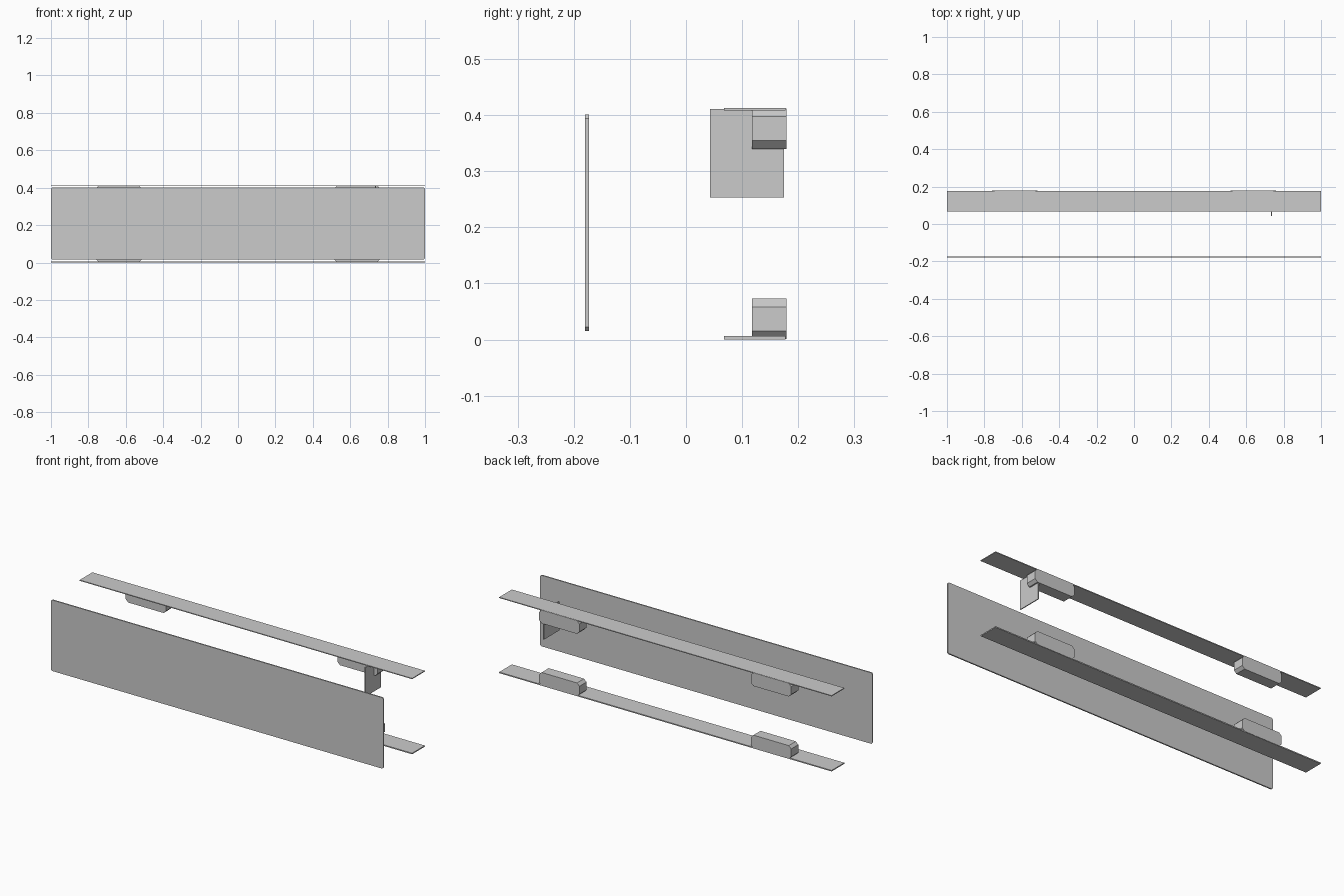
import bpy, bmesh

if "Cube" in bpy.data.objects:
    bpy.data.objects.remove(bpy.data.objects["Cube"])


def plate(name, lo, hi):
    """Box spanning two corners."""
    bpy.ops.mesh.primitive_cube_add(size=1, location=[(a + b) / 2 for a, b in zip(lo, hi)])
    ob = bpy.context.object
    ob.name = name
    ob.scale = [b - a for a, b in zip(lo, hi)]
    bpy.ops.object.transform_apply(location=False, rotation=False, scale=True)
    return ob


def cut_corner_plate(name, lo, hi, c):
    """Front-facing profile with four cut corners, extruded along y."""
    (x0, y0, z0), (x1, y1, z1) = lo, hi
    profile = [(x0 + c, z0), (x1 - c, z0), (x1, z0 + c), (x1, z1 - c),
               (x1 - c, z1), (x0 + c, z1), (x0, z1 - c), (x0, z0 + c)]
    bm = bmesh.new()
    face = bm.faces.new([bm.verts.new((x, y0, z)) for x, z in profile])
    ext = bmesh.ops.extrude_face_region(bm, geom=[face])
    verts = [v for v in ext["geom"] if isinstance(v, bmesh.types.BMVert)]
    bmesh.ops.translate(bm, verts=verts, vec=(0, y1 - y0, 0))
    bmesh.ops.recalc_face_normals(bm, faces=bm.faces)
    mesh = bpy.data.meshes.new(name)
    bm.to_mesh(mesh)
    bm.free()
    ob = bpy.data.objects.new(name, mesh)
    bpy.context.collection.objects.link(ob)
    return ob


# Front panel
cut_corner_plate("front_panel", (-1, -0.18, 0.015), (1, -0.173, 0.401), 0.007)

# Long rails
plate("top_rail", (-1, 0.068, 0.4085), (1, 0.177, 0.413))
plate("bottom_rail", (-1, 0.068, 0.0), (1, 0.177, 0.006))

# Mounting blocks on both rails, left and right
for level, z0 in (("top", 0.340), ("bottom", 0.001)):
    for side, x in (("left", -0.637), ("right", 0.637)):
        cut_corner_plate(f"{level}_{side}_block",
                         (x - 0.121, 0.118, z0), (x + 0.121, 0.179, z0 + 0.072), 0.0145)

# Thin hanging plate through the upper right block
plate("hanging_plate", (0.732, 0.043, 0.253), (0.737, 0.175, 0.411))
